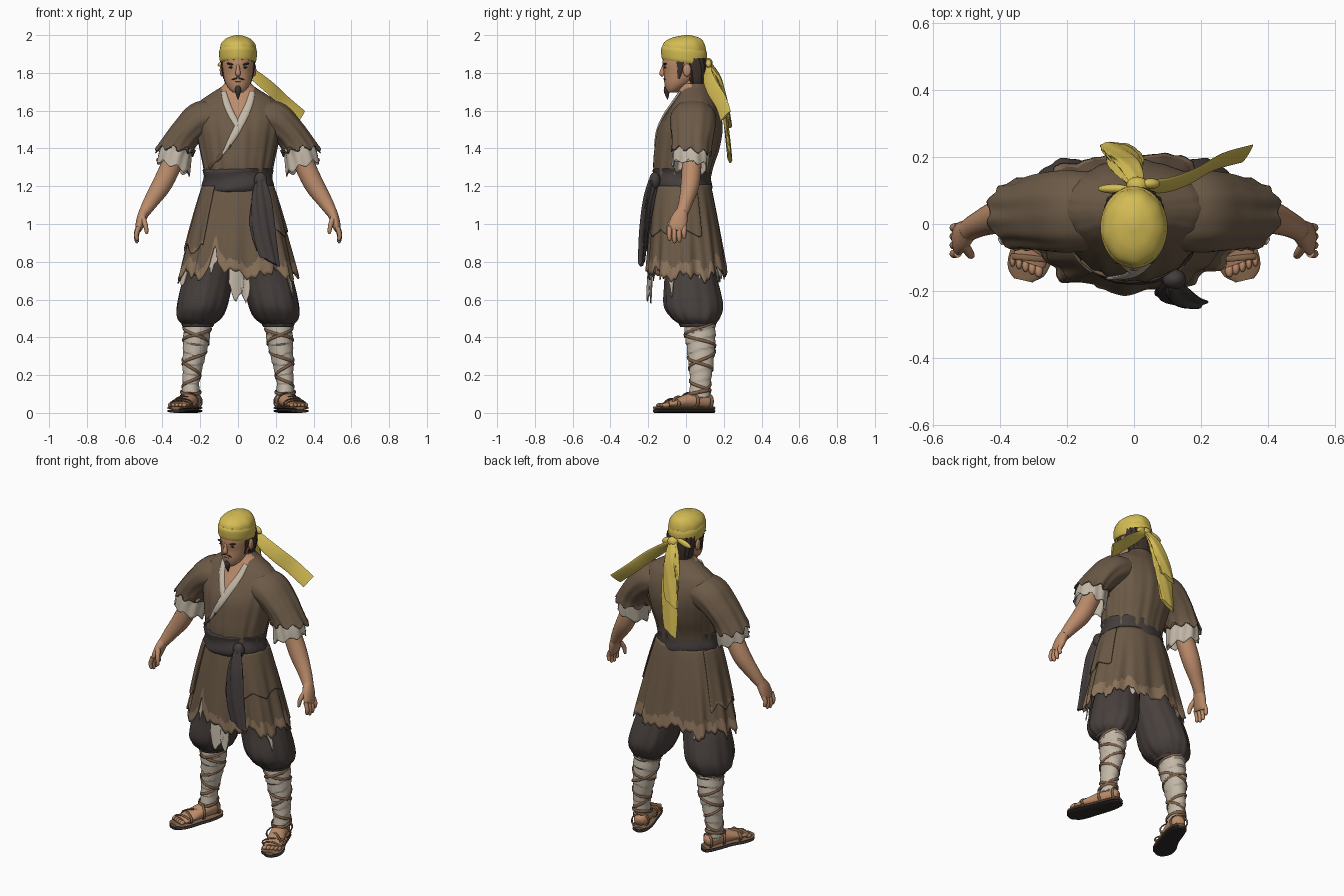
import bpy, bmesh, math
from mathutils import Vector, Matrix
from mathutils.bvhtree import BVHTree
X, Y, Z = Vector((1, 0, 0)), Vector((0, 1, 0)), Vector((0, 0, 1))
sin, cos, pi = math.sin, math.cos, math.pi

def colour(name, *rgb):
    m = bpy.data.materials.new(name)
    m.diffuse_color = [((c / 255 + .055) / 1.055) ** 2.4 for c in rgb] + [1]
    return m

yellow = colour("yellow cloth", 212, 188, 84)
robe_c = colour("brown robe", 108, 90, 71)
tan_c = colour("tan hem", 140, 115, 90)
skin = colour("skin", 188, 140, 107)
cream = colour("cream linen", 195, 184, 168)
dark = colour("dark trousers", 72, 64, 61)
black = colour("charcoal sash", 68, 61, 60)
hair_c = colour("dark hair", 62, 51, 45)
leather = colour("leather", 128, 98, 73)
sole_c = colour("black sole", 46, 42, 41)

def finish(bm, name, mats, mirror=False, thick=0, angle=45):
    bmesh.ops.recalc_face_normals(bm, faces=bm.faces)
    for f in bm.faces:
        f.smooth = True
    for e in bm.edges:
        e.smooth = e.calc_face_angle(0) < math.radians(angle)
    me = bpy.data.meshes.new(name)
    bm.to_mesh(me)
    bm.free()
    for m in mats:
        me.materials.append(m)
    ob = bpy.data.objects.new(name, me)
    bpy.context.collection.objects.link(ob)
    if thick:
        ob.modifiers.new("thickness", "SOLIDIFY").thickness = thick
    if mirror:
        ob.modifiers.new("mirror", "MIRROR").use_clip = False
    return ob

def surf(name, f, nu, nv, mats, rule=None, closed=True, caps=True, **k):
    """Parametric sheet or tube; rule(centre, u, v) picks the material."""
    bm = bmesh.new()
    rows = [[bm.verts.new(f(i / nu, j / nv)) for i in range(nu + (not closed))] for j in range(nv + 1)]
    for j in range(nv):
        for i in range(nu):
            n = (i + 1) % len(rows[0])
            face = bm.faces.new((rows[j][i], rows[j][n], rows[j + 1][n], rows[j + 1][i]))
            if rule:
                face.material_index = rule(face.calc_center_median(), i / nu, j / nv)
    if closed and caps:
        bm.faces.new(rows[0][::-1])
        bm.faces.new(rows[-1])
    return finish(bm, name, mats, **k)

def spline(pts, steps):
    out, P = [], [pts[0]] + list(pts) + [pts[-1]]
    for k in range(len(pts) - 1):
        for s in range(steps):
            t = s / steps
            out.append([.5 * (2 * q + (r - p) * t + (2 * p - 5 * q + 4 * r - w) * t * t
                        + (3 * q - p - 3 * r + w) * t ** 3) for p, q, r, w in zip(*P[k:k + 4])])
    return out + [list(pts[-1])]

def loft(name, pts, *mats, n=24, steps=6, ref=Y, tan=None, fold=None, end=None, warp=None, **k):
    """Elliptical sections (x, y, z, radius u, radius v) swept along a smooth path."""
    d = spline(pts, steps)
    N = len(d) - 1
    def f(u, v):
        j, a = round(v * N), u * 2 * pi
        c, p, q = (Vector(d[i][:3]) for i in (j, max(j - 1, 0), min(j + 1, N)))
        t = tan or (q - p).normalized()
        side = (ref - t * t.dot(ref)).normalized()
        g = fold(a, v) if fold else 1
        co = c + (side.cross(t) * d[j][3] * cos(a) + side * d[j][4] * sin(a)) * g
        if end:
            co += t * end(a) * v ** 6
        return warp(co) if warp else co
    return surf(name, f, n, N, mats, **k)

def ball(name, loc, scale, mat, mirror=False, rot=0):
    bm = bmesh.new()
    bmesh.ops.create_icosphere(bm, subdivisions=3, radius=1, matrix=Matrix.Translation(loc)
                               @ Matrix.Rotation(rot, 4, 'Y') @ Matrix.Diagonal((*scale, 1)))
    return finish(bm, name, [mat], mirror)

def saw(a, k):
    return abs((a * k / (2 * pi)) % 1 - .5) * 2

# upper robe with a skin-coloured V at the neck
def v_neck(c, u, v):
    return int(c.y < .03 and c.z > 1.5 and -.08 + (1.7 - c.z) * .4 < c.x < .08 - (1.7 - c.z) * .45)
torso = loft("upper_robe", [(0, -.02, 1.2, .17, .14), (0, -.015, 1.3, .184, .157), (0, .005, 1.4, .205, .17),
    (0, .022, 1.5, .225, .17), (0, .037, 1.58, .235, .147), (0, .045, 1.645, .205, .117), (0, .045, 1.69, .145, .092),
    (0, .042, 1.725, .09, .075), (0, .042, 1.745, .07, .065)], robe_c, skin, n=96, steps=8, tan=Z, rule=v_neck,
    fold=lambda a, v: 1 + (1 - v) * (.018 * sin(13 * a + 4 * v) + .014 * sin(22 * a + 1)))
bvh = BVHTree.FromPolygons([v.co for v in torso.data.vertices], [p.vertices[:] for p in torso.data.polygons])

# lapels laid on the chest
def lapel(name, pts, mat):
    path = []
    for x, z, w in pts:
        hit = bvh.ray_cast(Vector((x, -1, z)), Y)[0]
        path.append((x, (hit.y if hit else 0) - .002, z, .008, w))
    loft(name, path, mat, ref=X, n=12)
lapel("under_lapel", [(-.075, 1.70, .014), (-.06, 1.64, .018), (-.035, 1.58, .018), (0, 1.52, .016)], cream)
lapel("over_lapel", [(.075, 1.70, .015), (.06, 1.64, .02), (.03, 1.57, .022), (-.01, 1.49, .02),
                     (-.05, 1.42, .014), (-.08, 1.37, .005)], cream)
lapel("robe_edge", [(-.04, 1.42, .008), (-.1, 1.35, .012), (-.15, 1.3, .012)], robe_c)

# sleeves, torn cuffs, arms and hands
loft("sleeve", [(.08, .04, 1.575, .08, .11), (.19, .038, 1.555, .097, .122), (.268, .035, 1.49, .085, .115),
    (.318, .03, 1.42, .086, .105), (.345, .028, 1.365, .096, .105)], robe_c, n=64, mirror=True, thick=.006, caps=False,
    fold=lambda a, v: 1 + v * (.035 * sin(7 * a + 3 * v) + .03 * sin(12 * a)),
    end=lambda a: .035 * (saw(a, 9) - .6) - .02 - .035 * cos(a) + .015 * sin(a))
loft("torn_cuff", [(.31, .03, 1.43, .078, .09), (.332, .026, 1.37, .086, .095), (.343, .02, 1.3, .09, .094)], cream,
    n=64, mirror=True, thick=.006, caps=False, fold=lambda a, v: 1 + .04 * sin(9 * a + 2 * v),
    end=lambda a: .03 * (saw(a, 7) - .5) + .022 * cos(a))
loft("arm", [(.3, .03, 1.45, .055, .055), (.35, .03, 1.32, .054, .052), (.402, .022, 1.21, .052, .05),
    (.46, 0, 1.12, .04, .038), (.497, -.02, 1.06, .029, .033)], skin, mirror=True)
loft("palm", [(.494, -.018, 1.07, .028, .031), (.51, -.034, 1.03, .026, .044), (.523, -.046, .985, .021, .047),
    (.527, -.05, .965, .014, .042)], skin, mirror=True)
for i in range(4):
    y, drop = -.087 + i * .026, (.0, .012, .008, -.012)[i]
    loft("finger", [(.525, y, .985, .013, .013), (.538, y - .002, .945 - drop, .012, .0125),
        (.534, y, .918 - drop, .01, .01), (.531, y, .912 - drop, .003, .003)], skin, n=12, steps=3, mirror=True)
loft("thumb", [(.507, -.06, 1.04, .015, .015), (.49, -.088, .995, .013, .013), (.484, -.094, .955, .009, .009),
    (.484, -.094, .948, .003, .003)], skin, n=12, steps=3, mirror=True)

# neck, head and face
loft("neck", [(0, .04, 1.58, .062, .065), (0, .02, 1.68, .055, .06), (0, .005, 1.8, .056, .062)], skin)
loft("head", [(0, -.075, 1.695, .025, .022), (0, -.062, 1.715, .048, .045), (0, -.04, 1.75, .068, .075),
    (0, -.02, 1.8, .08, .097), (0, -.012, 1.86, .086, .112), (0, -.005, 1.93, .08, .1)], skin, n=40, tan=Z)
loft("nose", [(0, -.116, 1.85, .007, .006), (0, -.122, 1.82, .01, .011), (0, -.127, 1.797, .014, .014),
    (0, -.118, 1.785, .01, .009)], skin, n=16)
ball("brow", (.036, -.111, 1.846), (.026, .009, .006), hair_c, True, -.2)
ball("eye", (.035, -.111, 1.829), (.016, .005, .005), hair_c, True)
ball("moustache", (.016, -.113, 1.769), (.018, .006, .004), hair_c, True, .3)
ball("mouth", (0, -.113, 1.755), (.017, .004, .003), leather)
ball("ear", (.086, .005, 1.815), (.011, .022, .034), skin, True)
loft("goatee", [(0, -.108, 1.735, .009, .005), (0, -.104, 1.71, .017, .014), (0, -.1, 1.685, .011, .011),
    (0, -.098, 1.66, .002, .002)], hair_c, n=16)
loft("back_hair", [(0, .06, 1.71, .045, .03), (0, .055, 1.75, .07, .05), (0, .05, 1.82, .085, .064),
    (0, .03, 1.88, .09, .08)], hair_c, n=40, tan=Z, fold=lambda a, v: 1 + .04 * sin(17 * a))
loft("sideburn", [(.084, -.03, 1.87, .007, .022), (.082, -.03, 1.82, .006, .015), (.074, -.04, 1.77, .004, .006)],
    hair_c, mirror=True, n=12)

# head wrap: cap, brow band, knot and streaming tails
tilt = lambda c: Vector((c.x, c.y, c.z - .13 * c.y * min(1, (2 - c.z) * 10)))
loft("head_wrap", [(0, -.01, 1.855, .09, .112), (0, -.01, 1.9, .096, .117), (0, -.008, 1.95, .091, .11),
    (0, 0, 1.982, .063, .08), (0, .005, 1.997, .025, .03), (0, .005, 2, .004, .005)], yellow, n=64, tan=Z,
    warp=tilt, fold=lambda a, v: 1 + .018 * sin(9 * a + 6 * v) * (1 - v))
loft("brow_band", [(0, -.01, 1.854, .092, .115), (0, -.01, 1.87, .098, .12), (0, -.01, 1.91, .1, .122),
    (0, -.01, 1.93, .094, .115)], yellow, n=48, tan=Z, warp=tilt)
ball("knot", (.01, .115, 1.852), (.033, .026, .028), yellow)
ball("knot_loop", (-.06, .105, 1.855), (.05, .014, .018), yellow, False, -.3)
ball("knot_loop", (.05, .12, 1.85), (.03, .016, .02), yellow, False, .5)
ripple = lambda a, v: 1 + .12 * sin(5 * a + 9 * v)
loft("long_tail", [(0, .12, 1.85, .022, .012), (-.02, .16, 1.76, .042, .012), (-.03, .195, 1.64, .054, .012),
    (-.04, .215, 1.5, .052, .012), (-.05, .232, 1.35, .042, .012)], yellow, fold=ripple, end=lambda a: .03 * cos(a))
loft("short_tail", [(.01, .12, 1.85, .02, .012), (-.01, .175, 1.77, .036, .012), (-.035, .205, 1.65, .045, .014),
    (-.055, .23, 1.53, .04, .012)], yellow, fold=ripple, end=lambda a: .03 * cos(a))
loft("side_tail", [(.01, .12, 1.85, .01, .018), (.09, .115, 1.785, .008, .036), (.17, .14, 1.72, .007, .042),
    (.25, .185, 1.645, .006, .042), (.338, .21, 1.57, .005, .042)], yellow, ref=Vector((.3, .5, .55)))

# skirt with ragged two-tone hem, side flaps and hanging rags
def hem(a):
    return (.66 + .05 * saw(a, 7) + .035 * saw(a + .5, 17) + .025 * saw(a, 41) + .025 * abs(sin(a))
            + .12 * math.exp(-((a + 2) / .1) ** 2))

def squared(c):
    return math.copysign(abs(c) ** .88, c)

def skirt(name, a0, a1, top, bottom, off, mats, band=2.):
    def f(u, v):
        a = math.radians(a0 + (a1 - a0) * u)
        z = top + (bottom(a) - top) * v
        d = max(0, (1.21 - z) / .5)
        g = 1 + min(d, 1) * (.035 * sin(11 * a + 1.5 * d) + .025 * sin(19 * a + 1))
        return Vector((squared(cos(a)) * ((.178 + .132 * d ** .85) * g + off),
                       -.017 + .022 * d + squared(sin(a)) * ((.147 + .066 * d ** .8) * g + off), z))
    surf(name, f, max(8, round(abs(a1 - a0) * .55)), 24, mats, closed=abs(a1 - a0) == 360, caps=False, thick=.006,
         rule=lambda c, u, v: int(v > band - .08 * saw(u * 2 * pi, 9)))
skirt("skirt", -270, 90, 1.21, hem, 0, (robe_c, tan_c), .88)
skirt("right_flap", -70, 25, 1.2, lambda a: .93 + .04 * saw(a, 9), .008, (robe_c,))
skirt("left_flap", 150, 232, 1.2, lambda a: .84 + .06 * saw(a, 11), .008, (robe_c, tan_c), .97)
for mid, half, low in ((-118, 9, .72), (-91, 6, .57), (-84, 4, .55), (-22, 5, .6), (15, 5, .64),
                       (60, 7, .68), (125, 6, .67), (198, 6, .64)):
    skirt("linen_rag", mid - half, mid + half, .92, lambda a, m=mid, h=half, l=low:
          l + .1 * abs(math.degrees(a) - m) / h + .03 * saw(a, 60), -.012, (cream,))

# sash: stacked wraps, knot and hanging ends
loft("sash", [(0, -.022, 1.165, .17, .14), (0, -.022, 1.18, .187, .155), (0, -.022, 1.28, .183, .153),
    (0, -.022, 1.295, .168, .138)], black, n=64, steps=10, tan=Z,
    fold=lambda a, v: 1 + .028 * sin(v * 20 + 1.2 * sin(2 * a)) + .01 * sin(9 * a))
ball("sash_knot", (.12, -.165, 1.23), (.035, .03, .045), black)
crease = lambda a, v: 1 + .22 * sin(4 * a + 3 * v)
loft("sash_end", [(.12, -.175, 1.23, .025, .02), (.125, -.205, 1.12, .045, .02), (.14, -.225, .95, .05, .02),
    (.17, -.235, .8, .04, .016)], black, n=32, fold=crease, end=lambda a: -.035 * cos(a))
loft("sash_end", [(.12, -.17, 1.22, .02, .02), (.105, -.19, 1.1, .03, .018), (.105, -.21, .98, .035, .016),
    (.12, -.215, .86, .018, .01)], black, n=32, fold=crease)

# baggy trousers gathered below the knee
loft("trouser_leg", [(.08, 0, 1.0, .09, .1), (.125, .01, .82, .12, .125), (.16, .028, .7, .132, .14),
    (.19, .04, .57, .132, .155), (.205, .05, .505, .118, .128), (.212, .06, .47, .085, .095), (.212, .06, .455, .07, .08)],
    dark, n=64, tan=Z, mirror=True,
    fold=lambda a, v: 1 + v * (.035 * sin(8 * a + 5 * v) + .03 * sin(15 * a)))
loft("trouser_tie", [(.213, .06, .455, .08, .09), (.213, .06, .472, .087, .097), (.213, .06, .49, .08, .09)],
    dark, tan=Z, mirror=True)

# bandaged shins with crossing cords
shin = [(.213, .068, .52, .07, .08), (.218, .075, .42, .07, .08), (.233, .08, .3, .058, .069),
        (.248, .077, .18, .045, .055), (.25, .07, .08, .044, .054)]
loft("shin_wrap", shin, cream, n=32, steps=14, mirror=True, angle=25,
     fold=lambda a, v: .98 + .08 * ((v * 9 + .35 * sin(a)) % 1))
rings = spline(shin, 15)
for turn, phase in ((3.5, 0), (-2.5, 2)):
    path = []
    for k, (x, y, z, rx, ry) in enumerate(rings[4:58]):
        a = phase + turn * 2 * pi * k / 54
        path.append((x + rx * 1.05 * cos(a), y + ry * 1.05 * sin(a), z, .005, .008))
    loft("shin_cord", path, leather, ref=Z, n=8, steps=1, mirror=True)

# feet, toes and sandals
foot = [(.226, .132, .055, .02, .02), (.233, .115, .06, .038, .038), (.246, .07, .068, .045, .045),
        (.267, .01, .062, .038, .047), (.294, -.06, .05, .025, .052), (.314, -.115, .042, .014, .05)]
loft("foot", foot, skin, ref=X, mirror=True)
for i in range(5):
    ball("toe", (.284 + i * .0195, -.139 + i * .008, .041), (.0125 - i * .001, .02, .012), skin, True)
outline = [(.222, .147, .025), (.229, .125, .044), (.246, .06, .054), (.274, -.02, .056), (.305, -.09, .064),
           (.323, -.14, .056), (.33, -.168, .028)]
for name, z, h, mat in (("sole", .01, .01, sole_c), ("insole", .026, .008, leather)):
    loft(name, [(x, y, z, h, w) for x, y, w in outline], mat, ref=X, mirror=True)
fr = spline(foot, 6)
for k, lean in ((6, .02), (13, -.03), (17, .04), (22, -.035), (25, .03), (28, 0)):
    x, y, z, rx, ry = fr[k]
    loft("sandal_strap", [(x + cos(t * pi / 12) * (ry + .004), y + lean * cos(t * pi / 12) + .1 * ry * cos(t * pi / 12),
        max(.03, z + sin(t * pi / 12) * (rx + .004)), .004, .009) for t in range(-3, 16)],
        leather, ref=Vector((.25, -1, .1)), n=8, steps=1, mirror=True)
loft("ankle_strap", [(.25 + .052 * cos(t * pi / 12), .07 + .06 * sin(t * pi / 12), .11 + .012 * sin(t * pi / 12), .005, .009)
    for t in range(25)], leather, ref=Z, n=8, steps=1, mirror=True)
